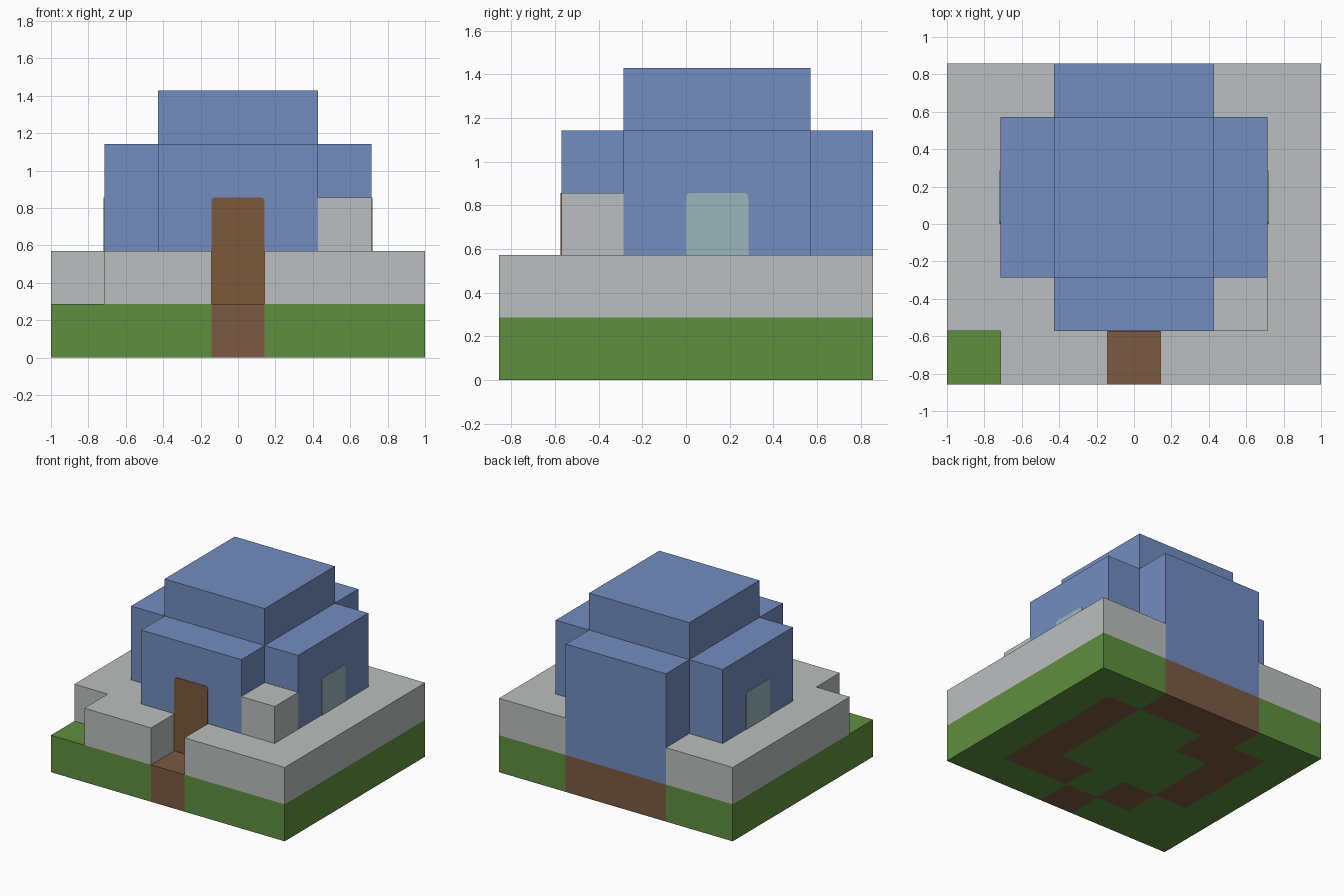
import bpy
import bmesh
import math
from mathutils import Vector

if "Cube" in bpy.data.objects:
    bpy.data.objects.remove(bpy.data.objects["Cube"])

U = 2 / 7                                # one block
ORIGIN = Vector((-1, -3 * U, 0))         # seven blocks wide, six deep


def material(name, rgb):
    mat = bpy.data.materials.new(name)
    mat.use_nodes = True
    mat.diffuse_color = (*rgb, 1)
    mat.node_tree.nodes["Principled BSDF"].inputs["Base Color"].default_value = (*rgb, 1)
    return mat


blue = material("wall blue", (0.168, 0.266, 0.527))
grey = material("stone grey", (0.50, 0.52, 0.52))
green = material("grass green", (0.115, 0.275, 0.05))
soil = material("earth brown", (0.197, 0.102, 0.056))
wood = material("door brown", (0.198, 0.098, 0.044))
glass = material("window glass", (0.33, 0.465, 0.505))


def block(x, y, z):
    """Cells in a box of half-open index ranges."""
    return {(i, j, k) for i in range(*x) for j in range(*y) for k in range(*z)}


def finish(bm, name, mat):
    mesh = bpy.data.meshes.new(name)
    bm.to_mesh(mesh)
    bm.free()
    mesh.materials.append(mat)
    obj = bpy.data.objects.new(name, mesh)
    bpy.context.collection.objects.link(obj)
    return obj


def build_part(name, cells, mat, solid):
    """Skin a group of blocks, leaving out faces buried in the model."""
    bm = bmesh.new()
    for cell in cells:
        for axis in range(3):
            for sign in (-1, 1):
                n = Vector((0, 0, 0))
                n[axis] = sign
                if tuple(int(a + b) for a, b in zip(cell, n)) in solid:
                    continue
                u = Vector((0, 0, 0))
                u[(axis + 1) % 3] = 1
                v = n.cross(u)
                mid = Vector(cell) + Vector((0.5, 0.5, 0.5)) + n / 2
                corners = [mid + (u * a + v * b) / 2
                           for a, b in ((-1, -1), (1, -1), (1, 1), (-1, 1))]
                bm.faces.new([bm.verts.new(ORIGIN + c * U) for c in corners])
    bmesh.ops.remove_doubles(bm, verts=bm.verts, dist=0.001)
    bmesh.ops.dissolve_limit(bm, angle_limit=0.02, verts=bm.verts, edges=bm.edges)
    return finish(bm, name, mat)


def build_plate(name, mat, height, location, turn):
    """Thin upright panel, one block wide, with softened top corners."""
    h, r, thick = U / 2, 0.022, 0.004
    outline = [(-h, 0), (h, 0)]
    for side, start in ((1, 0), (-1, 90)):
        for step in range(4):
            a = math.radians(start + step * 30)
            outline.append((side * (h - r) + r * math.cos(a), height - r + r * math.sin(a)))
    bm = bmesh.new()
    face = bm.faces.new([bm.verts.new((x, 0, z)) for x, z in outline])
    front = bmesh.ops.extrude_face_region(bm, geom=[face])["geom"]
    for v in front:
        if isinstance(v, bmesh.types.BMVert):
            v.co.y -= thick
    bmesh.ops.recalc_face_normals(bm, faces=bm.faces)
    obj = finish(bm, name, mat)
    obj.location = location
    obj.rotation_euler.z = math.radians(turn)


# Stepped house: crossed wings on the terrace, square upper storey
house = (block((2, 5), (1, 6), (1, 4)) | block((1, 6), (2, 5), (1, 4))
         | block((2, 5), (2, 5), (4, 5)))

# Terrace with the path and one corner left open
terrace = block((0, 7), (0, 6), (1, 2)) - house - {(3, 0, 1), (0, 0, 1)}
pillar = {(5, 1, 2)}

# Earth under the walls and the path, grass elsewhere
path = {(3, 0, 0)}
foundation = (block((2, 5), (5, 6), (0, 1)) | block((5, 6), (1, 5), (0, 1))
              | block((1, 2), (2, 5), (0, 1)) | {(4, 1, 0), (2, 1, 0), (2, 4, 0)})
lawn = block((0, 7), (0, 6), (0, 1)) - path - foundation

parts = [("house", house, blue), ("terrace", terrace, grey), ("corner_block", pillar, grey),
         ("path", path, soil), ("foundation", foundation, soil), ("lawn", lawn, green)]
solid = set().union(*(cells for _, cells, _ in parts))
for name, cells, mat in parts:
    build_part(name, cells, mat, solid)

# Door in the front wing, a window in each side wing
build_plate("door", wood, 2 * U, (0, -2 * U, U), 0)
for side, label in ((1, "left"), (-1, "right")):
    build_plate(label + "_window", glass, U, (side * 2.5 * U, U / 2, 2 * U), 90 * side)
